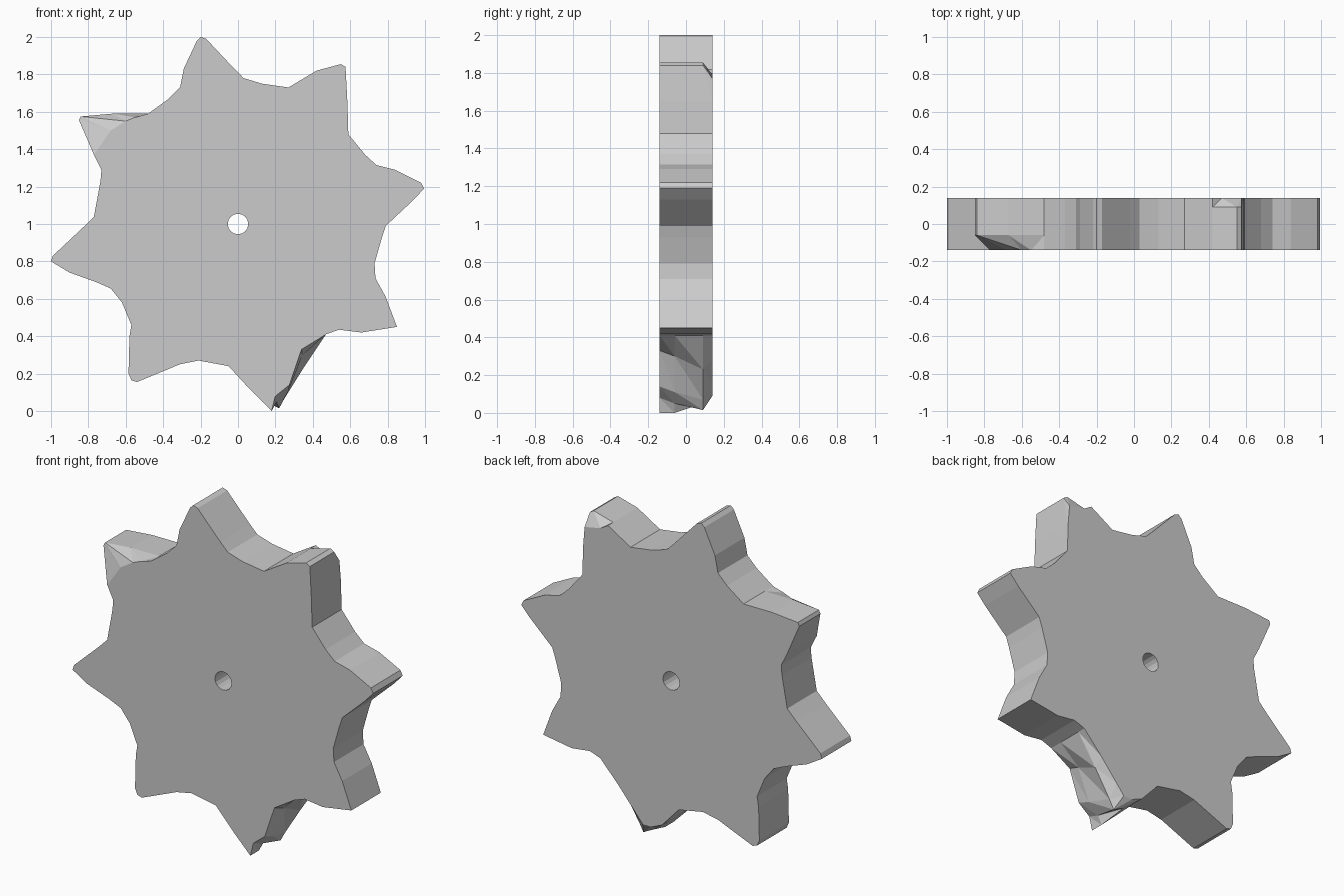
import bpy, bmesh
from math import cos, sin, tau

if "Cube" in bpy.data.objects:
    bpy.data.objects.remove(bpy.data.objects["Cube"])

# Front outline (x, z), clockwise from the top tooth
OUTLINE = [
    (-.2, 2), (-.17, 1.99), (-.02, 1.83), (.03, 1.78), (.13, 1.75), (.27, 1.73),
    (.42, 1.82), (.55, 1.855), (.575, 1.84), (.585, 1.65), (.59, 1.48),
    (.68, 1.37), (.74, 1.315), (.84, 1.29), (.98, 1.22), (.995, 1.19),
    (.94, 1.13), (.79, .99), (.77, .93), (.73, .79), (.735, .71), (.79, .61),
    (.85, .45), (.66, .42), (.54, .435), (.47, .41), (.34, .33), (.275, .14),
    (.2, .08), (.18, 0), (.06, .12), (-.05, .24), (-.21, .27), (-.31, .25),
    (-.54, .155), (-.57, .165), (-.585, .2), (-.58, .4), (-.57, .46),
    (-.62, .58), (-.68, .655), (-.76, .69), (-.9, .74), (-1, .8), (-.99, .83),
    (-.83, .98), (-.77, 1.04), (-.735, 1.23), (-.73, 1.29), (-.77, 1.37),
    (-.68, 1.5), (-.6, 1.55), (-.55, 1.57), (-.48, 1.59), (-.37, 1.67),
    (-.31, 1.73), (-.29, 1.83), (-.22, 1.98)]
RINGS = [-.14, -.06, .09, .14]

# Chipped teeth: outline point -> its position on later rings
CHIPS = {
    7: {3: (.47, 1.79)}, 8: {3: (.575, 1.77)},
    26: {1: (.345, .3), 2: (.35, .23), 3: (.35, .28)},
    27: {1: (.27, .11), 2: (.25, .07), 3: (.24, .15)},
    28: {1: (.205, .05), 2: (.22, .015), 3: (.19, .09)},
    29: {1: (.18, 0), 2: (.15, .05), 3: (.13, .09)},
    50: {r: (-.85, 1.555) for r in (1, 2, 3)},
    51: {r: (-.84, 1.575) for r in (1, 2, 3)},
    52: {r: (-.67, 1.59) for r in (1, 2, 3)},
}


def bridge(bm, a, b):
    n = len(a)
    for i in range(n):
        j = (i + 1) % n
        q = (a[i], a[j], b[j], b[i])
        bm.faces.new(q[:3])
        bm.faces.new((q[0], q[2], q[3]))


def loop_edges(bm, ring):
    return [bm.edges.get((v, ring[(i + 1) % len(ring)])) for i, v in enumerate(ring)]


bm = bmesh.new()
# Toothed rim
rings = []
for r, y in enumerate(RINGS):
    pts = [CHIPS.get(i, {}).get(r, p) for i, p in enumerate(OUTLINE)]
    rings.append([bm.verts.new((x, y, z)) for x, z in pts])
for a, b in zip(rings, rings[1:]):
    bridge(bm, a, b)

# Axle hole
hole = [[bm.verts.new((.055 * cos(tau * i / 16), y, 1 + .055 * sin(tau * i / 16)))
         for i in range(16)] for y in (RINGS[0], RINGS[-1])]
bridge(bm, *hole)

# Flat front and back faces around the hole
for outer, inner, ny in ((rings[0], hole[0], -1), (rings[-1], hole[1], 1)):
    bmesh.ops.triangle_fill(bm, use_beauty=True, normal=(0, ny, 0),
                            edges=loop_edges(bm, outer) + loop_edges(bm, inner))
bmesh.ops.recalc_face_normals(bm, faces=bm.faces[:])
bmesh.ops.dissolve_limit(bm, angle_limit=.01, verts=[],
                         edges=[e for e in bm.edges if abs(e.verts[0].co.y - e.verts[1].co.y) > .001])

mesh = bpy.data.meshes.new("stone_gear")
bm.to_mesh(mesh)
bm.free()
bpy.context.collection.objects.link(bpy.data.objects.new("stone_gear", mesh))
